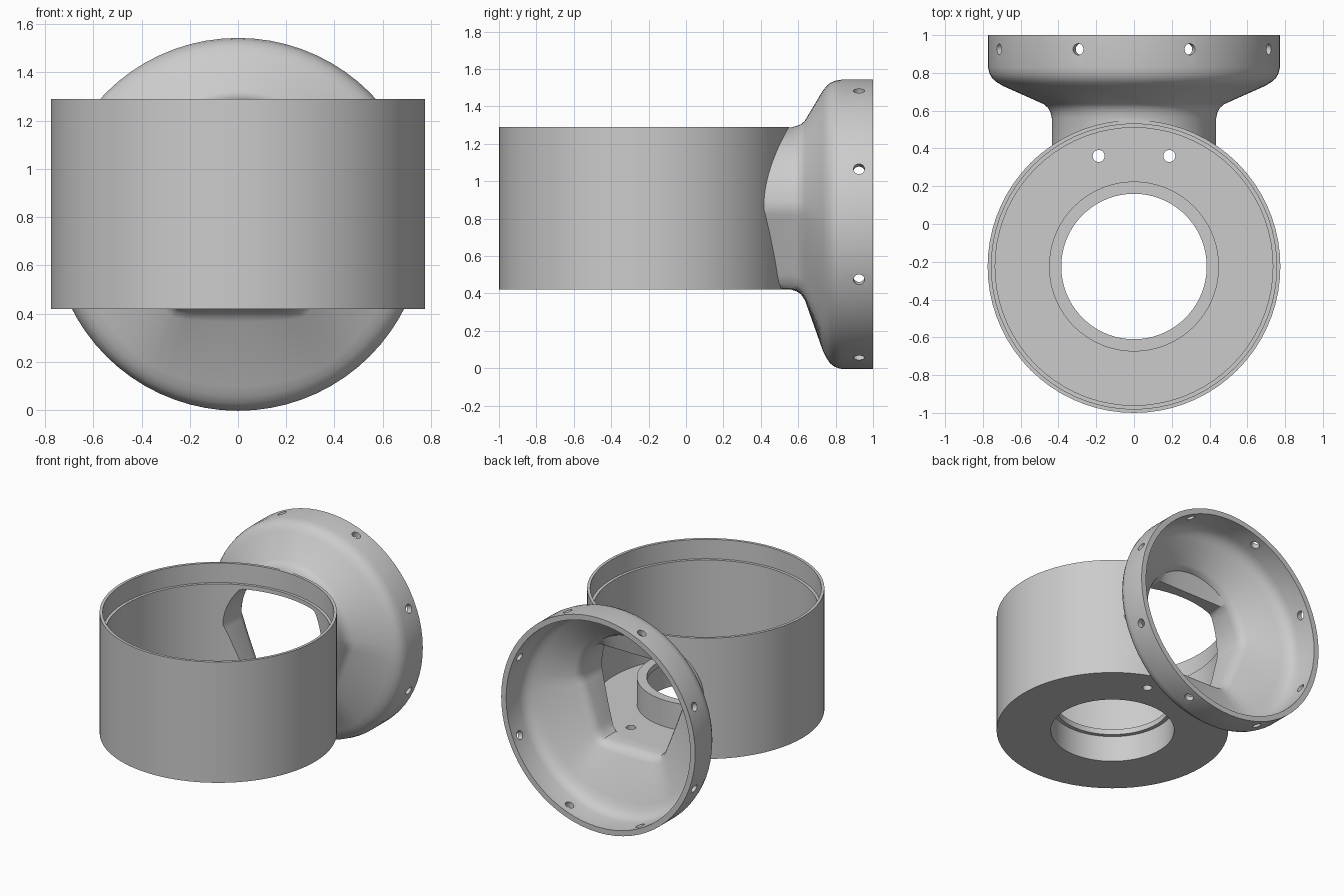
import bpy, bmesh, math
from mathutils import Matrix, Vector

cube = bpy.data.objects.get("Cube")
if cube:
    bpy.data.objects.remove(cube)

SEG = 72
CUP_Y = -0.225          # cup axis
RING_Z, NECK_Z = 0.77, 0.855   # flange and neck centre heights

grey = bpy.data.materials.new("plain_grey")
grey.use_nodes = True
colour = (0.6, 0.6, 0.6, 1)
grey.diffuse_color = colour
grey.node_tree.nodes["Principled BSDF"].inputs["Base Color"].default_value = colour


def add(name, bm):
    bmesh.ops.recalc_face_normals(bm, faces=bm.faces)
    mesh = bpy.data.meshes.new(name)
    bm.to_mesh(mesh)
    bm.free()
    obj = bpy.data.objects.new(name, mesh)
    bpy.context.collection.objects.link(obj)
    mesh.materials.append(grey)
    return obj


def skin(name, rings, caps):
    """Bridge successive rings of points; cap the ends or close the loop."""
    bm = bmesh.new()
    loops = [[bm.verts.new(p) for p in ring] for ring in rings]
    pairs = list(zip(loops, loops[1:]))
    if caps:
        bm.faces.new(loops[0])
        bm.faces.new(loops[-1])
    else:
        pairs.append((loops[-1], loops[0]))
    for a, b in pairs:
        for i in range(len(a)):
            j = (i + 1) % len(a)
            bm.faces.new((a[i], a[j], b[j], b[i]))
    return add(name, bm)


def cylinder(bm, radius, depth, matrix, segments=20):
    bmesh.ops.create_cone(bm, cap_ends=True, segments=segments, radius1=radius,
                          radius2=radius, depth=depth, matrix=matrix)


def combine(target, other, operation):
    bpy.ops.object.select_all(action='DESELECT')
    bpy.context.view_layer.objects.active = target
    target.select_set(True)
    mod = target.modifiers.new(operation.lower(), 'BOOLEAN')
    mod.operation, mod.solver, mod.object = operation, 'EXACT', other
    bpy.ops.object.modifier_apply(modifier=mod.name)
    bpy.data.objects.remove(other)


def neck_radius(a, inset):
    """Round top, straight tapering sides and a flat bottom."""
    c, s = abs(math.cos(a)), -math.sin(a)
    if s <= 0.001:
        return 0.435 - inset
    side = (0.407 - inset) / (0.935 * c + 0.355 * s)
    base = (0.434 - inset) / s
    return (side ** -24 + base ** -24) ** (-1 / 24)


def bell_ring(y, t, inset, ceiling):
    ring = []
    for i in range(SEG):
        a = math.tau * i / SEG
        ray = Vector((math.cos(a), 0, math.sin(a)))
        inner = ray * neck_radius(a, inset) + Vector((0, y, NECK_Z))
        outer = ray * (0.773 - inset) + Vector((0, y, RING_Z))
        p = inner.lerp(outer, t)
        p.z = min(p.z, ceiling)
        ring.append(p)
    return ring


# Bell: position along y, blend from neck to flange
flare = [(0.56, 0), (0.59, 0.02), (0.615, 0.06), (0.635, 0.13), (0.73, 0.76),
         (0.75, 0.86), (0.77, 0.93), (0.795, 0.975), (0.83, 1)]


def bell(name, inset, shift, start, end, neck_ceiling):
    rings = [bell_ring(start, 0, inset, neck_ceiling)]
    for y, t in flare:
        rings.append(bell_ring(y + shift, t, inset, neck_ceiling if t == 0 else 2))
    rings.append(bell_ring(end, 1, inset, 2))
    return skin(name, rings, True)


# Cup with stepped rim, floor and raised hub with a small inner lip
profile = [(0.775, 0.42), (0.775, 1.29), (0.755, 1.29), (0.755, 1.15),
           (0.735, 1.15), (0.735, 0.46), (0.45, 0.46), (0.45, 0.65),
           (0.385, 0.65), (0.385, 0.61), (0.413, 0.61), (0.413, 0.42)]
body = skin("cup_and_flange", [
    [(r * math.cos(math.tau * i / SEG), CUP_Y + r * math.sin(math.tau * i / SEG), z)
     for i in range(SEG)] for r, z in profile], False)

# Outer bell, trimmed to the cup wall
shell = bell("bell_shell", 0, 0, 0.35, 1.0, 1.288)
bm = bmesh.new()
cylinder(bm, 0.765, 4, Matrix.Translation((0, CUP_Y, 0.8)), SEG)
combine(shell, add("cup_trim", bm), 'DIFFERENCE')
combine(body, shell, 'UNION')

# Hollow of the bell, opening into the cup below its rim
combine(body, bell("bell_hollow", 0.039, 0.02, 0.35, 1.1, 1.12), 'DIFFERENCE')

# Eight radial flange holes and two floor holes
bm = bmesh.new()
for k in range(8):
    turn = Matrix.Rotation(math.tau * (k + 0.5) / 8, 4, 'Y')
    cylinder(bm, 0.03, 0.2, Matrix.Translation((0, 0.925, RING_Z)) @ turn
             @ Matrix.Translation((0, 0, 0.755)))
for side in (-1, 1):
    cylinder(bm, 0.032, 0.2, Matrix.Translation((side * 0.187, 0.36, 0.44)))
combine(body, add("screw_holes", bm), 'DIFFERENCE')

bpy.ops.object.select_all(action='DESELECT')
body.select_set(True)
bpy.context.view_layer.objects.active = body
bpy.ops.object.shade_smooth_by_angle(angle=math.radians(30))
